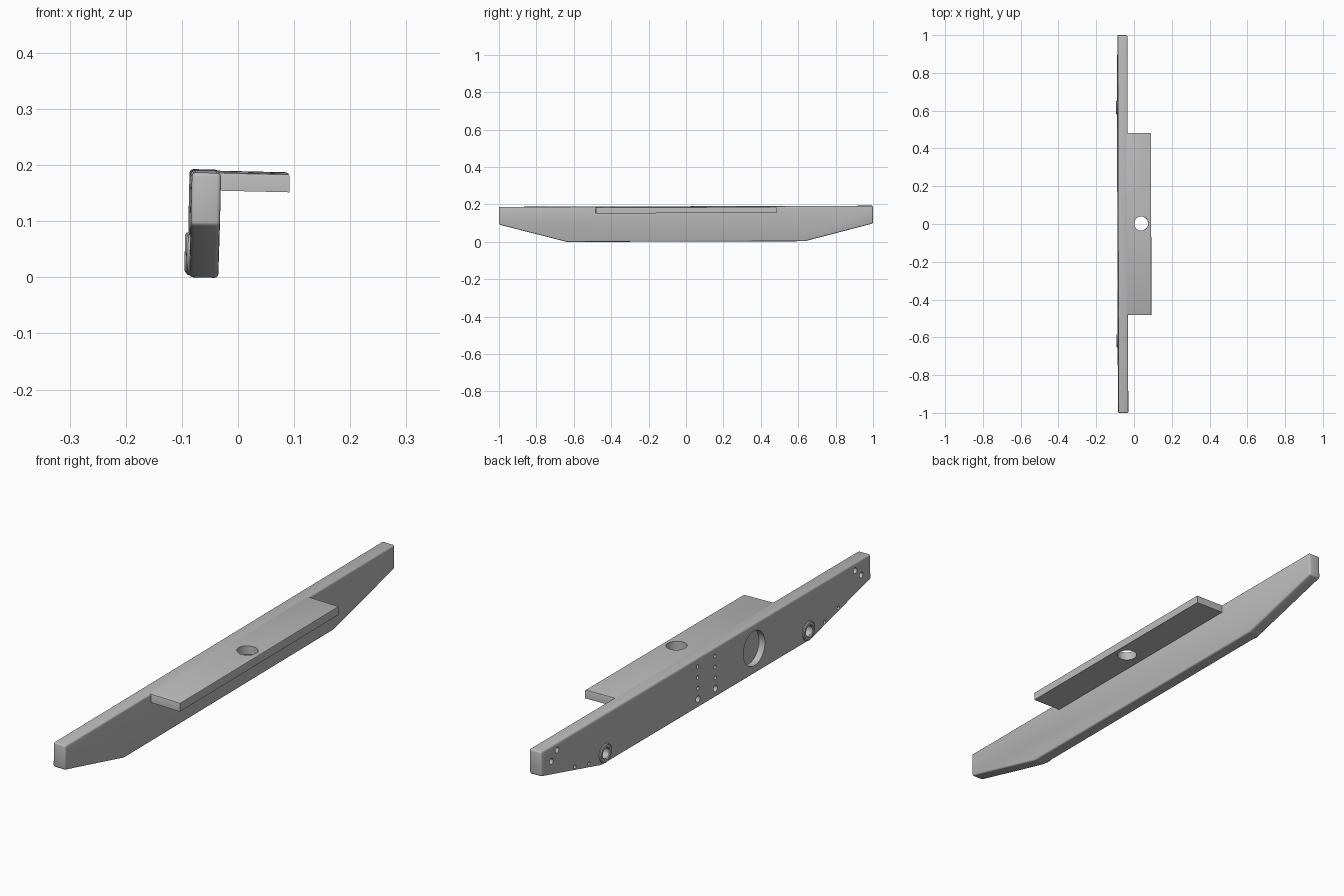
import bpy, bmesh, math
from mathutils import Euler, Matrix, Vector

if "Cube" in bpy.data.objects:
    bpy.data.objects.remove(bpy.data.objects["Cube"], do_unlink=True)

grey = bpy.data.materials.new("plain grey")
grey.use_nodes = True
colour = (0.5, 0.5, 0.5, 1)
grey.diffuse_color = colour
grey.node_tree.nodes["Principled BSDF"].inputs["Base Color"].default_value = colour

FACE, BACK, TOP = -0.0885, -0.0365, 0.188
TILT = Euler((0.003, 0.023, 0.0022)).to_matrix().to_4x4()


def make(name, bm):
    bmesh.ops.recalc_face_normals(bm, faces=bm.faces)
    mesh = bpy.data.meshes.new(name)
    bm.to_mesh(mesh)
    bm.free()
    mesh.materials.append(grey)
    obj = bpy.data.objects.new(name, mesh)
    bpy.context.collection.objects.link(obj)
    return obj


def activate(obj):
    bpy.ops.object.select_all(action='DESELECT')
    obj.select_set(True)
    bpy.context.view_layer.objects.active = obj


def prism(points, direction):
    bm = bmesh.new()
    face = bm.faces.new([bm.verts.new(p) for p in points])
    new = bmesh.ops.extrude_face_region(bm, geom=[face])["geom"]
    verts = [v for v in new if isinstance(v, bmesh.types.BMVert)]
    bmesh.ops.translate(bm, verts=verts, vec=direction)
    return bm


def add_cylinder(bm, centre, radius, depth, axis, sides):
    turn = Matrix.Rotation(math.pi / 2, 4, 'Y') if axis == 'X' else Matrix()
    bmesh.ops.create_cone(bm, cap_ends=True, segments=sides, radius1=radius,
                          radius2=radius, depth=depth,
                          matrix=Matrix.Translation(centre) @ turn)


def cut(obj, bm):
    cutter = make("hole_cutter", bm)
    cutter.hide_render = True
    mod = obj.modifiers.new("holes", 'BOOLEAN')
    mod.operation, mod.solver, mod.object = 'DIFFERENCE', 'EXACT', cutter
    activate(obj)
    bpy.ops.object.modifier_apply(modifier=mod.name)
    bpy.data.objects.remove(cutter, do_unlink=True)


# Main bar with tapered ends and softened edges
half = [(0.635, 0), (1, 0.094), (1, TOP)]
outline = half + [(-y, z) for y, z in reversed(half)]
bm = prism([(FACE, y, z) for y, z in outline], (BACK - FACE, 0, 0))
bmesh.ops.bevel(bm, geom=bm.edges[:], offset=0.007, segments=3,
                profile=0.5, affect='EDGES')
bar = make("main_bar", bm)

# Blind holes in the outer face: y, z, radius, depth
holes = [(-0.29, 0.096, 0.065, 0.025)]
for side in (1, -1):
    holes += [(side * 0.905, 0.16, 0.011, 0.02), (side * 0.94, 0.13, 0.011, 0.02),
              (side * 0.8, 0.057, 0.007, 0.02), (side * 0.715, 0.036, 0.007, 0.02),
              (side * 0.617, 0.04, 0.02, 0.025)]
    for row in range(4):
        holes.append((side * 0.053, 0.033 + row * 0.041,
                      0.007 if row else 0.012, 0.02))
bm = bmesh.new()
for y, z, radius, depth in holes:
    add_cylinder(bm, (FACE, y, z), radius, depth * 2, 'X', 48 if radius > 0.05 else 24)
cut(bar, bm)

# Mounting shelf with a chamfered top rim
bm = prism([(x, -0.482, z) for x, z in
            ((-0.06, 0.155), (0.087, 0.155), (0.087, TOP - 0.0003), (-0.06, TOP - 0.0003))],
           (0, 0.965, 0))
rim = [e for e in bm.edges
       if all(v.co.z > 0.17 for v in e.verts) and any(v.co.x > 0 for v in e.verts)]
bmesh.ops.bevel(bm, geom=rim, offset=0.005, segments=2, profile=0.5, affect='EDGES')
shelf = make("mounting_shelf", bm)
bm = bmesh.new()
add_cylinder(bm, (0.034, 0.003, 0.17), 0.037, 0.1, 'Z', 48)
cut(shelf, bm)

# Raised rings around the two lamp sockets
parts = [bar, shelf]
section = [(0.036, 0.002), (0.036, -0.003), (0.032, -0.006), (0.023, -0.006),
           (0.02, -0.003), (0.02, 0.002)]
for side, label in ((1, "rear"), (-1, "front")):
    bm = bmesh.new()
    centre = Vector((FACE, side * 0.617, 0.04))
    verts = [bm.verts.new(centre + Vector((x, r, 0))) for r, x in section]
    edges = [bm.edges.new((verts[i], verts[i - 1])) for i in range(len(verts))]
    bmesh.ops.spin(bm, geom=verts + edges, cent=centre, axis=(1, 0, 0),
                   angle=math.tau, steps=32)
    bmesh.ops.remove_doubles(bm, verts=bm.verts, dist=0.0001)
    parts.append(make(label + "_socket_ring", bm))

# Slight lean of the whole assembly, then shading
for obj in parts:
    obj.data.transform(TILT)
    activate(obj)
    bpy.ops.object.shade_smooth_by_angle(angle=math.radians(35))
